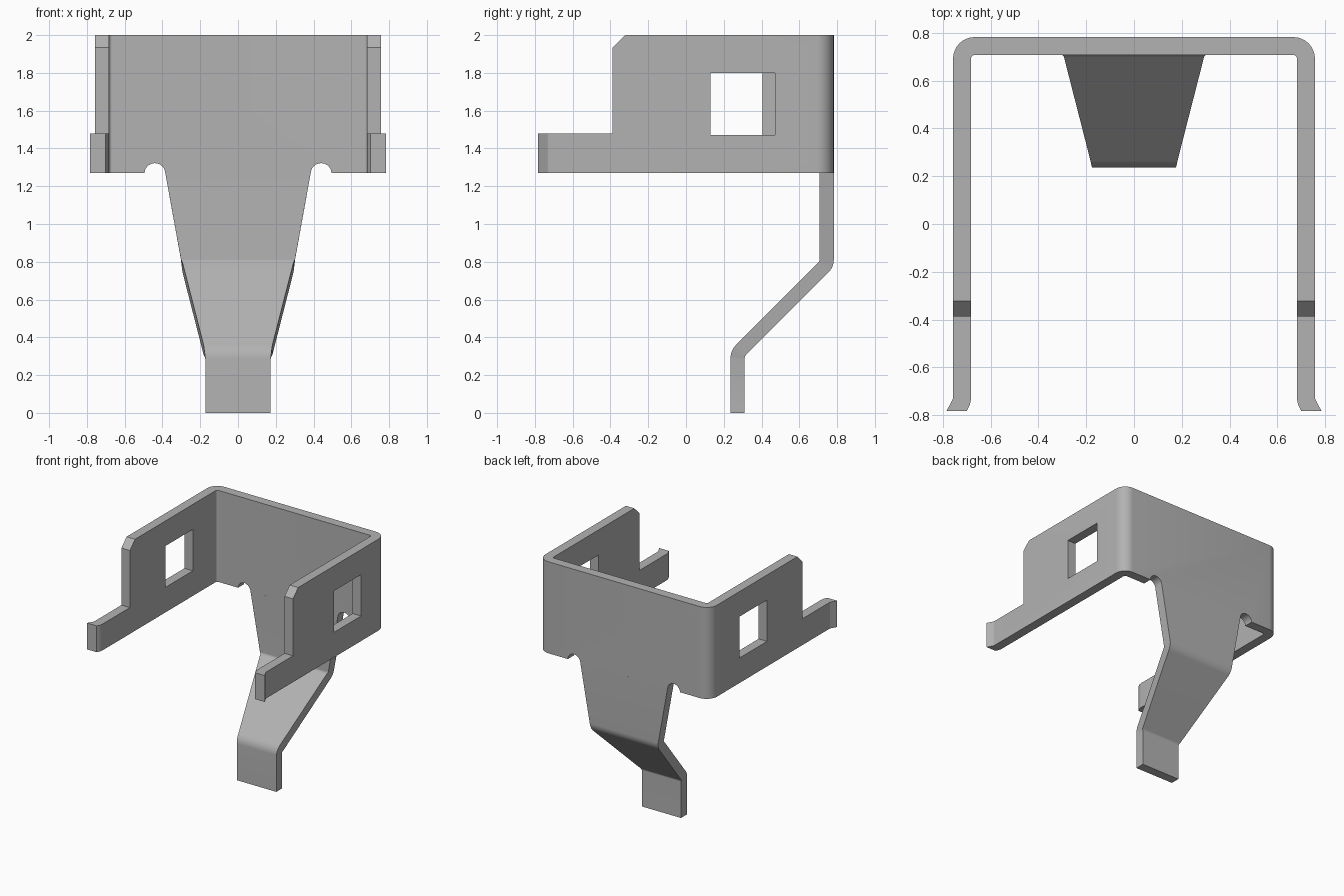
import bpy, bmesh, math
from mathutils import Vector

cube = bpy.data.objects.get("Cube")
if cube:
    bpy.data.objects.remove(cube)

T = 0.075                       # sheet thickness
BOTTOM, TOP = 1.27, 2.0         # height range of the bent wall

steel = bpy.data.materials.new("grey_steel")
steel.use_nodes = True
GREY = (0.45, 0.45, 0.45, 1)
steel.diffuse_color = GREY
steel.node_tree.nodes["Principled BSDF"].inputs["Base Color"].default_value = GREY


def make_object(name, bm):
    bmesh.ops.recalc_face_normals(bm, faces=bm.faces)
    mesh = bpy.data.meshes.new(name)
    bm.to_mesh(mesh)
    bm.free()
    mesh.materials.append(steel)
    ob = bpy.data.objects.new(name, mesh)
    bpy.context.collection.objects.link(ob)
    return ob


def fillet(corners, radius, steps=8):
    """Round the inner corners of an open 2D path."""
    pts = [Vector(c) for c in corners]
    out = [pts[0]]
    for a, b, c in zip(pts, pts[1:], pts[2:]):
        u, v = (a - b).normalized(), (c - b).normalized()
        half = u.angle(v) / 2
        start = b + u * radius / math.tan(half)
        centre = b + (u + v).normalized() * radius / math.sin(half)
        turn = math.pi - 2 * half
        if u.x * v.y - u.y * v.x > 0:
            turn = -turn
        arm = start - centre
        for i in range(steps + 1):
            t = turn * i / steps
            out.append(centre + Vector((arm.x * math.cos(t) - arm.y * math.sin(t),
                                        arm.x * math.sin(t) + arm.y * math.cos(t))))
    return out + [pts[-1]]


def ribbon(name, path, span, place, flat_ends=False):
    """Bent sheet: a thick path, widened along the third axis by span(length)."""
    bm = bmesh.new()
    rings, s = [], 0
    last = len(path) - 1
    for i, p in enumerate(path):
        d_in = (p - path[max(i - 1, 0)]).normalized()
        d_out = (path[min(i + 1, last)] - p).normalized()
        d = (d_in + d_out).normalized()
        n = Vector((-d.y, d.x)) * T / 2
        if flat_ends and i in (0, last):
            n = Vector((T / 2 / d.y, 0)) * -1
        if i:
            s += (p - path[i - 1]).length
        lo, hi = span(s)
        rings.append([bm.verts.new(place(q, w)) for q, w in
                      ((p + n, lo), (p + n, hi), (p - n, hi), (p - n, lo))])
    for a, b in zip(rings, rings[1:]):
        for k in range(4):
            j = (k + 1) % 4
            bm.faces.new((a[k], a[j], b[j], b[k]))
    bm.faces.new(rings[0])
    bm.faces.new(rings[-1])
    return make_object(name, bm)


def prism(bm, points, direction):
    face = bm.faces.new([bm.verts.new(p) for p in points])
    new = bmesh.ops.extrude_face_region(bm, geom=[face], use_keep_orig=True)["geom"]
    bmesh.ops.translate(bm, vec=direction,
                        verts=[v for v in new if isinstance(v, bmesh.types.BMVert)])


# U-shaped wall with flared arm tips
half_u = [(0.7425, -0.783), (0.72, -0.74), (0.72, 0.745)]
u_path = half_u + [(-x, y) for x, y in reversed(half_u)]
wall = ribbon("bent_wall", fillet(u_path, 0.053), lambda s: (BOTTOM, TOP),
              lambda q, w: (q.x, q.y, w), flat_ends=True)

# Cutters: arm step with chamfer, side windows, relief notches
bm = bmesh.new()
step = [(-1, 1.48), (-0.388, 1.48), (-0.388, 1.935), (-0.223, 2.1), (-1, 2.1)]
prism(bm, [(-1, y, z) for y, z in step], (2, 0, 0))
for x, y0, y1 in ((0.5, 0.13, 0.47), (-1, 0.06, 0.405)):
    prism(bm, [(x, y0, 1.47), (x, y1, 1.47), (x, y1, 1.8), (x, y0, 1.8)], (0.5, 0, 0))
for side in (-1, 1):
    ring = [2 * math.pi * i / 32 for i in range(32)]
    prism(bm, [(side * 0.44 + 0.055 * math.cos(a), 0.6, 1.267 + 0.055 * math.sin(a))
               for a in ring], (0, 0.4, 0))
cutter = make_object("wall_cutter", bm)
cutter.hide_render = True

cut = wall.modifiers.new("cut", "BOOLEAN")
cut.operation = "DIFFERENCE"
cut.solver = "EXACT"
cut.object = cutter
bpy.context.view_layer.objects.active = wall
bpy.ops.object.modifier_apply(modifier=cut.name)
bpy.data.objects.remove(cutter)


# Tapered leg, bent forward then down again
def leg_span(s):
    w = max(0.173, 0.385 - 0.181 * s)
    return -w, w


leg_path = [(0.745, BOTTOM), (0.745, 0.787), (0.273, 0.315), (0.273, 0)]
leg = ribbon("tapered_leg", fillet(leg_path, 0.063), leg_span,
             lambda q, w: (w, q.x, q.y))

# Smooth bends, crisp sheet edges
bpy.ops.object.select_all(action="DESELECT")
for ob in (wall, leg):
    ob.select_set(True)
bpy.context.view_layer.objects.active = wall
bpy.ops.object.shade_smooth_by_angle(angle=math.radians(30))
